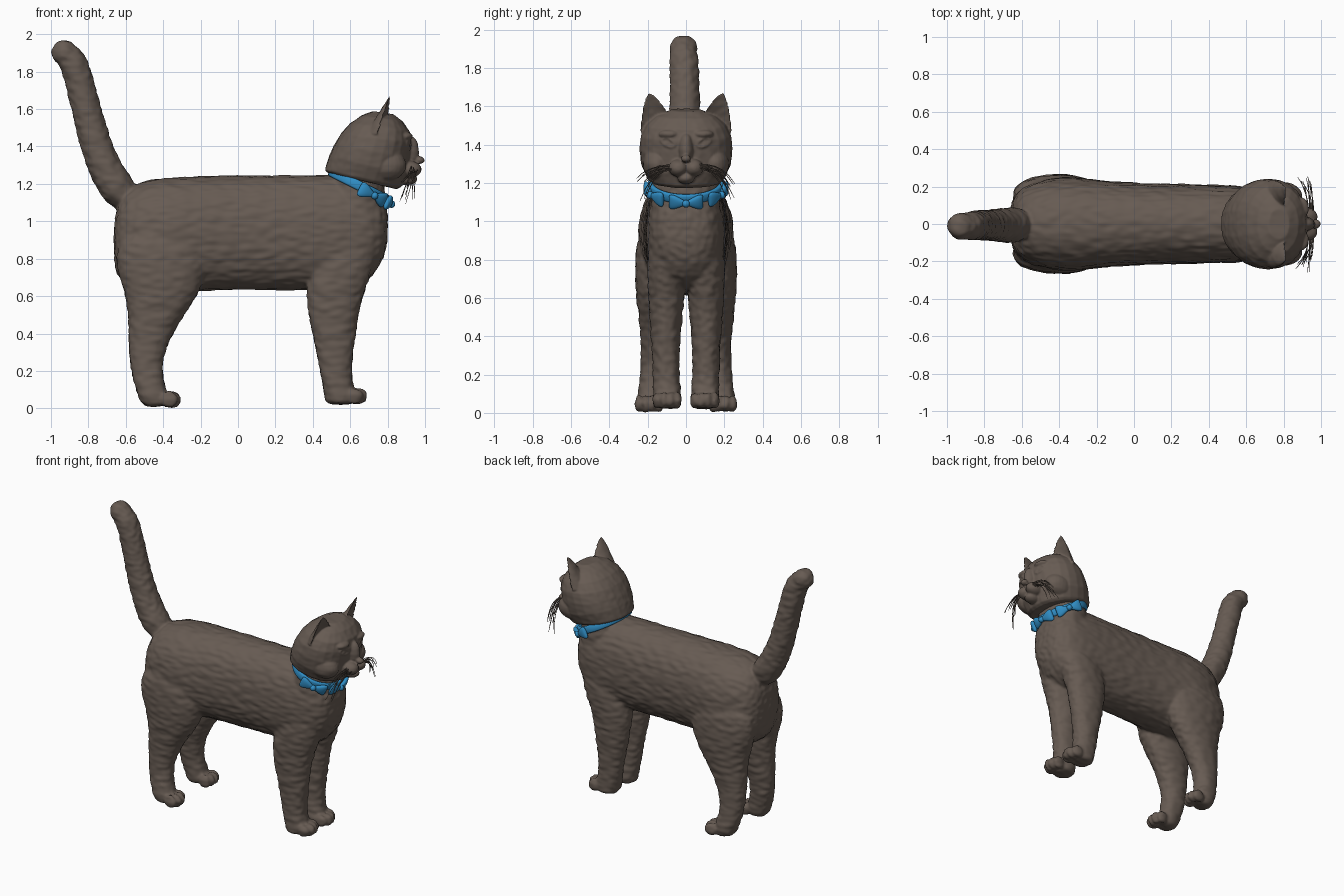
import bpy, bmesh, math, random
from mathutils import Vector, Matrix, noise
from mathutils.bvhtree import BVHTree

if "Cube" in bpy.data.objects:
    bpy.data.objects.remove(bpy.data.objects["Cube"])

random.seed(4)


def material(name, rgb):
    m = bpy.data.materials.new(name)
    m.diffuse_color = (*rgb, 1)
    m.use_nodes = True
    m.node_tree.nodes["Principled BSDF"].inputs["Base Color"].default_value = m.diffuse_color
    return m


FUR = material("brown fur", (0.135, 0.105, 0.086))
BLUE = material("blue ribbon", (0.03, 0.27, 0.56))
X, Y, Z = Vector((1, 0, 0)), Vector((0, 1, 0)), Vector((0, 0, 1))


def ring(c, u, v, e=2.2, n=24):
    """Superellipse of points around c with half axes u and v."""
    pts = []
    for i in range(n):
        a = 2 * math.pi * i / n
        co, si = math.cos(a), math.sin(a)
        pts.append(Vector(c) + u * math.copysign(abs(co) ** (2 / e), co)
                   + v * math.copysign(abs(si) ** (2 / e), si))
    return pts


def loft(bm, rings, closed=False):
    vs = [[bm.verts.new(p) for p in r] for r in rings]
    n = len(vs[0])
    pairs = list(zip(vs, vs[1:])) + ([(vs[-1], vs[0])] if closed else [])
    for a, b in pairs:
        for i in range(n):
            j = (i + 1) % n
            bm.faces.new((a[i], a[j], b[j], b[i]))
    if not closed:
        bm.faces.new(vs[0][::-1])
        bm.faces.new(vs[-1])


def ball(bm, c, r):
    bmesh.ops.create_uvsphere(bm, u_segments=24, v_segments=14, radius=1,
                              matrix=Matrix.Translation(c) @ Matrix.Diagonal((*r, 1)))


def tube(bm, pts, radii, n=12):
    """Round tube along a path lying roughly in any direction."""
    rings = []
    for i, p in enumerate(pts):
        d = (pts[min(i + 1, len(pts) - 1)] - pts[max(i - 1, 0)]).normalized()
        u = d.cross(X if abs(d.x) < 0.8 else Y).normalized()
        rings.append(ring(p, u * radii[i], d.cross(u) * radii[i], 2, n))
    loft(bm, rings)


def make(name, bm, mat, voxel=0, smooth=0, bump=0, subsurf=0):
    """Turn a bmesh into an object, fusing its pieces when voxel is set."""
    bmesh.ops.recalc_face_normals(bm, faces=bm.faces)
    me = bpy.data.meshes.new(name)
    bm.to_mesh(me)
    bm.free()
    ob = bpy.data.objects.new(name, me)
    bpy.context.collection.objects.link(ob)
    if subsurf:
        ob.modifiers.new("round", 'SUBSURF').levels = subsurf
    if voxel:
        r = ob.modifiers.new("fuse", 'REMESH')
        r.mode, r.voxel_size = 'VOXEL', voxel
        s = ob.modifiers.new("soften", 'SMOOTH')
        s.factor, s.iterations = 0.5, smooth
    dg = bpy.context.evaluated_depsgraph_get()
    new = bpy.data.meshes.new_from_object(ob.evaluated_get(dg))
    ob.modifiers.clear()
    ob.data = new
    if bump:  # slight fur roughness
        moved = [v.co + v.normal * bump * noise.noise(Vector((v.co.x * 14, v.co.y * 30, v.co.z * 34)))
                 for v in new.vertices]
        for v, p in zip(new.vertices, moved):
            v.co = p
    new.materials.clear()
    new.materials.append(mat)
    new.shade_smooth()
    return ob


# Torso: x, bottom, top, half width
bm = bmesh.new()
torso = [(-.665, .76, 1.0, .09), (-.635, .68, 1.13, .17), (-.55, .62, 1.215, .225),
         (-.38, .60, 1.238, .262), (-.2, .63, 1.243, .235), (0, .63, 1.248, .22),
         (.2, .63, 1.246, .215), (.4, .63, 1.25, .212), (.55, .62, 1.25, .207),
         (.68, .66, 1.22, .195), (.765, .76, 1.17, .15), (.803, .88, 1.08, .08)]
loft(bm, [ring((x, 0, (a + b) / 2), Y * w, Z * (b - a) / 2, 2.3) for x, a, b, w in torso])
# Neck
loft(bm, [ring((.62, 0, .95), X * .16, Y * .18),
          ring((.635, 0, 1.1), X * .152 - Z * .05, Y * .182),
          ring((.645, 0, 1.20), X * .14 - Z * .07, Y * .178),
          ring((.67, 0, 1.30), X * .12 - Z * .05, Y * .15)])
# Legs: z, back x, front x, inner y, outer y
hind = [(.97, -.62, -.22, .06, .25), (.8, -.668, -.15, .04, .268), (.65, -.615, -.19, .04, .265),
        (.55, -.592, -.25, .05, .255), (.45, -.586, -.32, .07, .243), (.33, -.586, -.385, .09, .235),
        (.22, -.575, -.41, .10, .238), (.12, -.555, -.39, .115, .25),
        (.05, -.53, -.37, .115, .26), (.005, -.50, -.38, .125, .25)]
fore = [(1.0, .44, .76, .0, .19), (.75, .38, .735, .0, .207), (.6, .36, .66, .008, .198),
        (.45, .385, .637, .025, .187), (.3, .42, .617, .033, .177), (.2, .437, .607, .035, .172),
        (.1, .455, .62, .025, .175), (.05, .463, .63, .022, .175), (.018, .48, .61, .03, .165)]
for s in (1, -1):
    for leg, toe_x, toe_z, y0 in ((hind, -.35, .047, .14), (fore, .645, .065, .045)):
        loft(bm, [ring(((a + b) / 2, s * (c + d) / 2, z), X * (b - a) / 2, Y * (d - c) / 2)
                  for z, a, b, c, d in leg])
        for i in range(4):  # toes
            ball(bm, (toe_x - (.018 if i in (0, 3) else 0), s * (y0 + .035 * i), toe_z),
                 (.046, .023, .045))
# Tail: x, z, radius
tail = [(-.54, 1.08, .10), (-.61, 1.13, .10), (-.68, 1.22, .095), (-.745, 1.36, .087),
        (-.785, 1.5, .082), (-.825, 1.65, .079), (-.855, 1.78, .077), (-.885, 1.86, .077),
        (-.925, 1.905, .07)]
tube(bm, [Vector((x, -.006 if z < 1.8 else -.012, z)) for x, z, r in tail], [t[2] for t in tail], 20)
ball(bm, (-.928, -.012, 1.902), (.072, .074, .068))
make("body_legs_and_tail", bm, FUR, .01, 5, .006, 1)

# Head: back point x, z, front point x, z, half width
bm = bmesh.new()
skull = [(.475, 1.262, .85, 1.172, .19), (.463, 1.275, .875, 1.185, .205), (.487, 1.35, .905, 1.25, .235),
         (.515, 1.41, .92, 1.34, .243), (.55, 1.47, .93, 1.42, .236), (.60, 1.525, .918, 1.48, .207),
         (.66, 1.565, .88, 1.535, .155), (.72, 1.588, .83, 1.572, .08)]
loft(bm, [ring(((a + c) / 2, 0, (b + d) / 2), Vector(((c - a) / 2, 0, (d - b) / 2)), Y * w, 2.15)
          for a, b, c, d, w in skull])
ball(bm, (.915, 0, 1.375), (.052, .038, .085))       # bridge of the nose
ball(bm, (.972, 0, 1.326), (.026, .026, .02))        # nose
ball(bm, (.90, 0, 1.225), (.06, .045, .032))         # chin
for s in (1, -1):
    ball(bm, (.915, s * .04, 1.278), (.066, .052, .046))   # whisker pads
    ball(bm, (.79, s * .15, 1.30), (.11, .075, .085))      # cheeks
    ball(bm, (.885, s * .085, 1.455), (.05, .06, .025))    # brows
    # Ears: cupped crescent sections shrinking to the tip
    base, tip = Vector((.765, s * .152, 1.49)), Vector((.806, s * .192, 1.672))
    U = Vector((.25, -s * .9, .25)).normalized()
    sections = []
    for t in (0, .2, .4, .6, .8, .93, 1):
        c, w, d = base.lerp(tip, t), .093 * (1.03 - t) ** .65, .075 * (1.08 - t)
        pts = []
        for i in range(24):
            a = 2 * math.pi * i / 24
            depth = abs(math.sin(a)) * d * (1 if i < 12 else .42)
            pts.append(c + U * w * math.cos(a) - X * depth + X * .012)
        sections.append(pts)
    loft(bm, sections)
# Eyes: almond lids and eyeballs laid onto the face
tree = BVHTree.FromBMesh(bm)


def on_face(y, z):
    hit = tree.ray_cast(Vector((2, y, z)), Vector((-1, 0, 0)))[0]
    return hit if hit else Vector((.9, y, z))


for s in (1, -1):
    c = on_face(s * .092, 1.408)
    for h in (.024, -.018):
        lid = []
        for k in range(9):
            q = k / 4 - 1
            lid.append(on_face(s * (.092 + .04 * q), 1.408 + .012 * q + h * (1 - q * q)))
        tube(bm, lid, [.004 + .004 * math.sin(math.pi * k / 8) for k in range(9)], 8)
    ball(bm, c - X * .012, (.016, .026, .016))
make("head", bm, FUR, .006, 3, .002)

# Whiskers: thin drooping hairs
bm = bmesh.new()
for s in (1, -1):
    for i in range(11):
        a = Vector((.945 + random.uniform(-.02, .015), s * random.uniform(.055, .075),
                    1.265 + random.uniform(0, .035)))
        reach, drop = random.uniform(.12, .2), random.uniform(.03, .19)
        back = random.uniform(.0, .07)
        pts = [a + Vector((-back * t * t, s * reach * (t - .2 * t * t) * 1.25, .012 * t - drop * t ** 2.2))
               for t in (0, .2, .4, .6, .8, 1)]
        tube(bm, pts, [.0028, .0028, .0026, .0024, .002, .0012], 6)
make("whiskers", bm, FUR)

# Collar: flat band on a tilted ring round the neck
centre, front = Vector((.648, 0, 1.19)), Vector((.148, 0, -.074))
side = Y * .186
up = front.cross(side).normalized()


def on_collar(a):
    p = centre + front * math.cos(a) + side * math.sin(a)
    out = (front * math.cos(a) / front.length_squared + side * math.sin(a) / side.length_squared).normalized()
    return p, out


bm = bmesh.new()
band = []
for i in range(56):
    p, out = on_collar(2 * math.pi * i / 56)
    band.append(ring(p, out * .013, up * .026, 3, 12))
loft(bm, band, True)
make("collar", bm, BLUE)

# Bow ties along the front of the collar
bm = bmesh.new()
for angle in (-62, 0, 62):
    p, out = on_collar(math.radians(angle))
    p = p + out * .022 - Z * .012
    along = up.cross(out)
    for s in (1, -1):
        loft(bm, [ring(p + along * s * t - out * .2 * t, up * h, out * d, 2.4, 14)
                  for t, h, d in ((0, .013, .01), (.02, .018, .014), (.045, .034, .019),
                                  (.07, .043, .019), (.086, .041, .012), (.09, .03, .006))])
    ball(bm, p + out * .006, (.02, .02, .02))
make("bow_ties", bm, BLUE, 0, 0, 0, 1)
